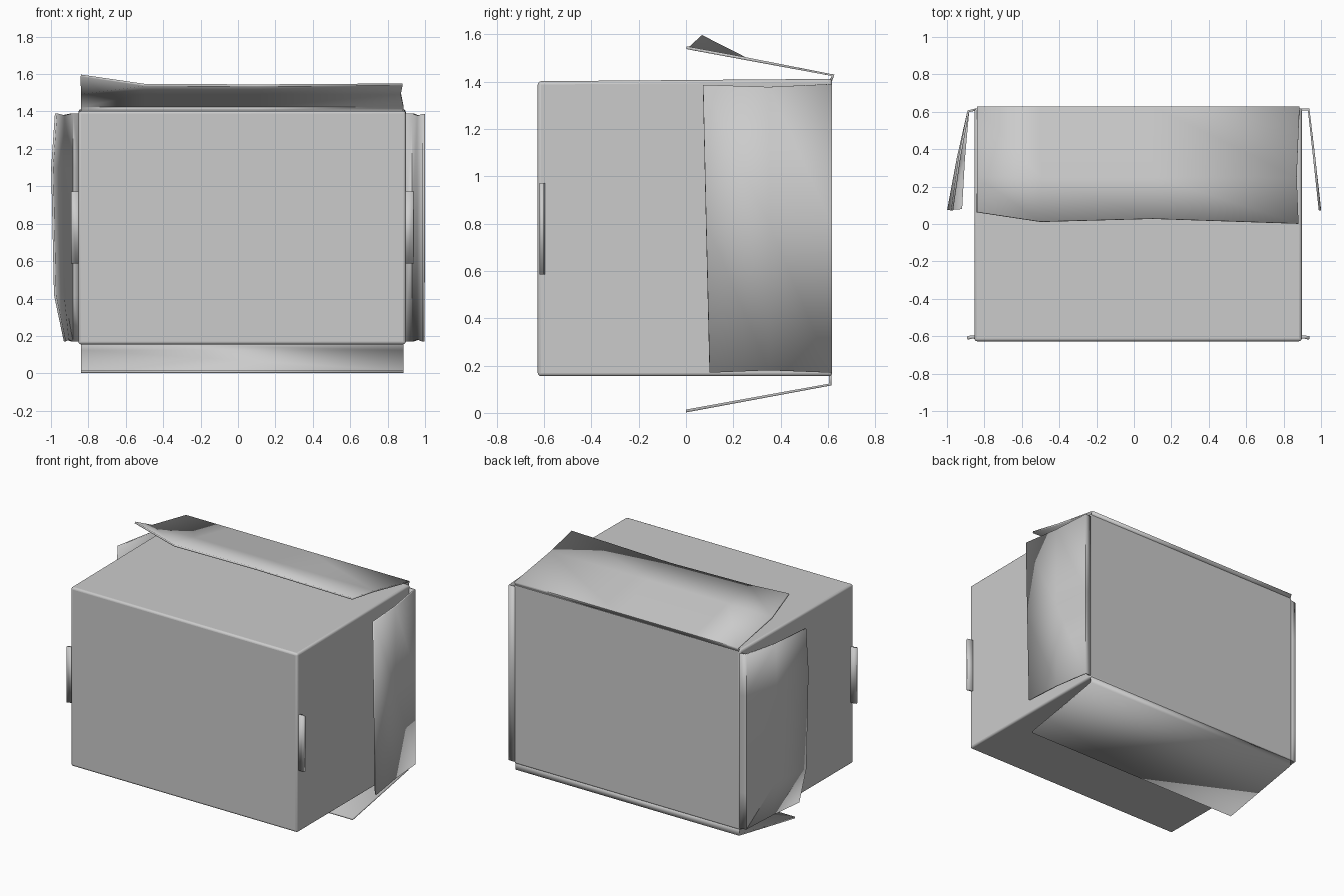
import bpy, bmesh

if "Cube" in bpy.data.objects:
    bpy.data.objects.remove(bpy.data.objects["Cube"])


def finish(obj, angle=0.5):
    bpy.ops.object.select_all(action='DESELECT')
    obj.select_set(True)
    bpy.context.view_layer.objects.active = obj
    bpy.ops.object.shade_smooth_by_angle(angle=angle)


def add_mesh(name, verts, faces):
    me = bpy.data.meshes.new(name)
    me.from_pydata(verts, [], faces)
    bm = bmesh.new()
    bm.from_mesh(me)
    bmesh.ops.recalc_face_normals(bm, faces=bm.faces)
    bm.to_mesh(me)
    bm.free()
    obj = bpy.data.objects.new(name, me)
    bpy.context.collection.objects.link(obj)
    return obj


def panel(name, rows, thickness=0.012):
    """Cardboard sheet from rows of points, running hinge to free edge."""
    n = len(rows[0])
    verts = [p for row in rows for p in row]
    faces = []
    for r in range(len(rows) - 1):
        for c in range(n - 1):
            a, b = r * n + c, r * n + c + 1
            d, e = a + n, b + n
            faces += [(a, b, e), (a, e, d)]
    obj = add_mesh(name, verts, faces)
    s = obj.modifiers.new("thickness", 'SOLIDIFY')
    s.thickness = thickness
    s.offset = 0
    finish(obj, 0.12)
    return obj


def bevel(obj, width):
    b = obj.modifiers.new("soft_edges", 'BEVEL')
    b.width = width
    b.segments = 3
    finish(obj)


# Carton body, its top very slightly sloped
X0, X1 = -0.853, 0.897
body = add_mesh(
    "carton_body",
    [(x, y, z) for x in (X0, X1)
     for y, z in ((-0.627, 0.155), (0.618, 0.155), (0.618, 1.412), (-0.627, 1.402))],
    [(0, 1, 2, 3), (4, 5, 6, 7), (0, 1, 5, 4), (1, 2, 6, 5), (2, 3, 7, 6), (3, 0, 4, 7)])
bevel(body, 0.014)

# Top flap with one curled corner
xs = (-0.84, -0.5, 0.1, 0.885)
panel("top_flap", [
    [(x, 0.612, 1.405) for x in xs],
    [(x, 0.622, 1.427) for x in xs],
    [(-0.84, 0.25, 1.498), (-0.5, 0.25, 1.498), (0.1, 0.25, 1.498), (0.87, 0.25, 1.498)],
    [(-0.84, 0.065, 1.592), (-0.5, 0.012, 1.542), (0.1, 0.028, 1.539), (0.88, 0.002, 1.544)],
])

# Bottom flap, straight
panel("bottom_flap", [
    [(x, y, z) for x in (-0.84, 0.885)]
    for y, z in ((0.61, 0.165), (0.61, 0.12), (0.0, 0.008))])

# Right flap
zs = (0.17, 0.8, 1.39)
panel("right_flap", [
    [(0.89, 0.612, z) for z in zs],
    [(0.934, 0.612, z) for z in zs],
    [(0.964, 0.35, 0.18), (0.964, 0.35, 0.8), (0.964, 0.35, 1.378)],
    [(0.992, 0.10, 0.17), (0.993, 0.085, 0.8), (0.994, 0.072, 1.387)],
])

# Left flap, free edge warped inwards at its lower corner
zs = (0.17, 0.42, 1.1, 1.39)
panel("left_flap", [
    [(-0.845, 0.612, z) for z in zs],
    [(-0.886, 0.603, z) for z in zs],
    [(-0.91, 0.35, 0.18), (-0.935, 0.35, 0.42), (-0.942, 0.35, 1.1), (-0.934, 0.35, 1.38)],
    [(-0.925, 0.08, 0.17), (-0.978, 0.077, 0.42), (-0.993, 0.075, 1.1), (-0.973, 0.072, 1.39)],
])

# Packing tape: ends stick out past both sides at the closed face
for name, x_in, x_out in (("tape_end_left", -0.82, -0.892), ("tape_end_right", 0.86, 0.938)):
    panel(name, [[(x, y, z) for z in (0.586, 0.972)]
                 for x, y in ((x_in, -0.606), ((x_in + x_out * 2) / 3, -0.604), (x_out, -0.61))],
          0.018)
